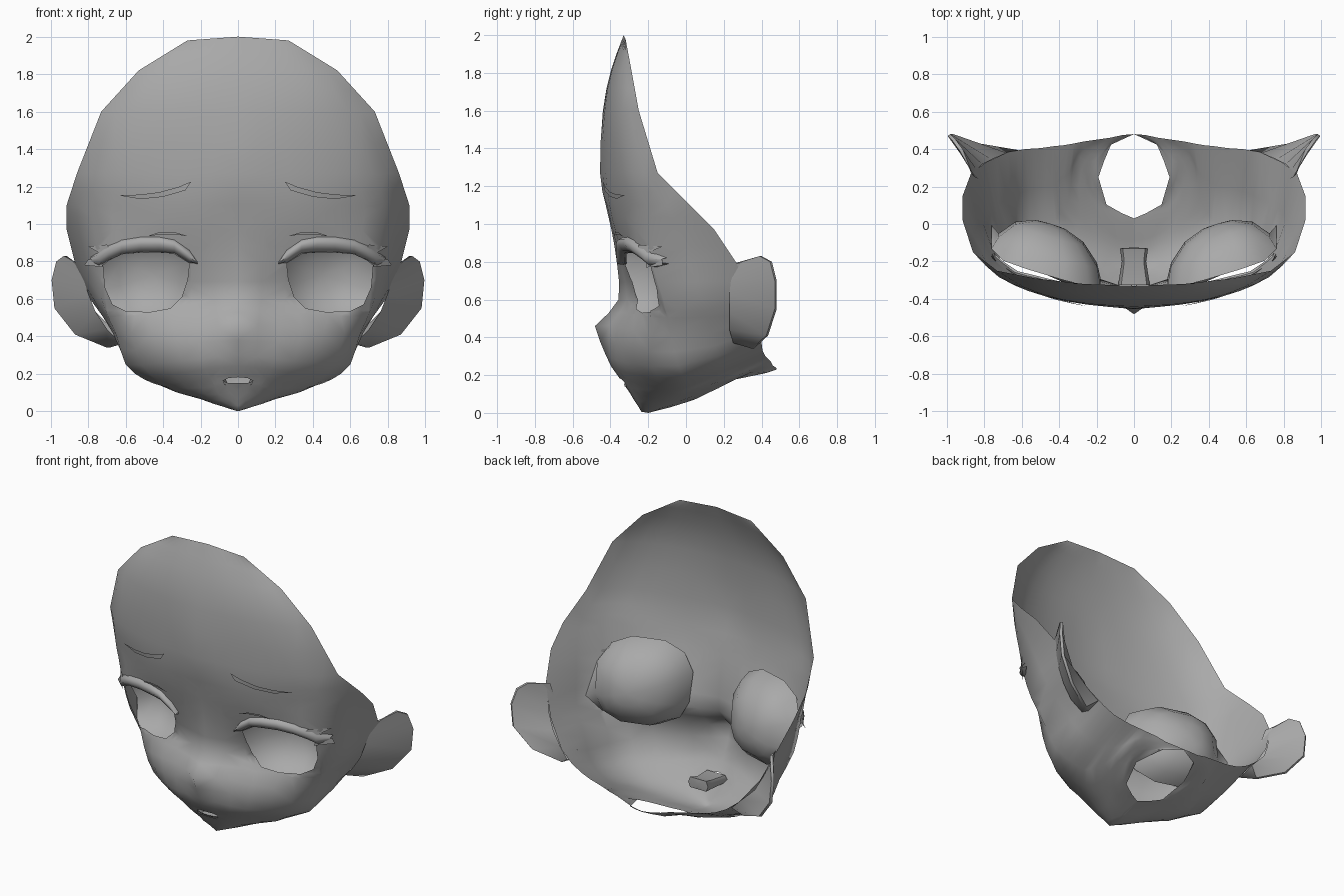
import bpy, bmesh, math
from mathutils import Vector
from mathutils.bvhtree import BVHTree

cube = bpy.data.objects.get("Cube")
if cube:
    bpy.data.objects.remove(cube)

GREY = (0.4, 0.4, 0.4, 1)
clay = bpy.data.materials.new("clay grey")
clay.use_nodes = True
clay.diffuse_color = GREY
clay.node_tree.nodes["Principled BSDF"].inputs["Base Color"].default_value = GREY


def finish(bm, name, facing, angle=60):
    """Orient the open surface, mirror it and shade it."""
    bmesh.ops.recalc_face_normals(bm, faces=bm.faces[:])
    total = sum((f.normal * f.calc_area() for f in bm.faces), Vector())
    if total.dot(Vector(facing)) < 0:
        bmesh.ops.reverse_faces(bm, faces=bm.faces[:])
    mesh = bpy.data.meshes.new(name)
    bm.to_mesh(mesh)
    bm.free()
    mesh.materials.append(clay)
    obj = bpy.data.objects.new(name, mesh)
    bpy.context.collection.objects.link(obj)
    mirror = obj.modifiers.new("mirror", "MIRROR")
    mirror.use_clip = True
    mirror.merge_threshold = 0.002
    bpy.ops.object.select_all(action="DESELECT")
    obj.select_set(True)
    bpy.context.view_layer.objects.active = obj
    bpy.ops.object.shade_smooth_by_angle(angle=math.radians(angle))


def grid(rows, closed=False):
    """Quad surface through rows of points."""
    bm = bmesh.new()
    vs = [[bm.verts.new(p) for p in row] for row in rows]
    for a, b in zip(vs, vs[1:]):
        n = len(a)
        for i in range(n if closed else n - 1):
            j = (i + 1) % n
            bm.faces.new((a[i], a[j], b[j], b[i]))
    bmesh.ops.remove_doubles(bm, verts=bm.verts[:], dist=0.0005)
    return bm


def smooth_path(pts):
    """Catmull-Rom curve with one extra point in each span."""
    ext = [2 * pts[0] - pts[1]] + pts + [2 * pts[-1] - pts[-2]]
    out = []
    for a, b, c, d in zip(ext, ext[1:], ext[2:], ext[3:]):
        out += [b.copy(), (9 * (b + c) - a - d) / 16]
    return out + [pts[-1].copy()]


def straight_path(pts):
    """Polyline with one extra point in each span."""
    out = []
    for a, b in zip(pts, pts[1:]):
        out += [a.copy(), (a + b) / 2]
    return out + [pts[-1].copy()]


def line(a, b, n=5):
    return [Vector(a).lerp(Vector(b), i / (n - 1)) for i in range(n)]


def level(z, *xy):
    return [Vector((x, y, z)) for x, y in xy]


def path(*pts):
    return [Vector(p) for p in pts]


# Face shell: rows run from the centre line to the open rim
forehead = [
    line((0, -.33, 2), (.27, -.32, 1.98)),
    level(1.82, (0, -.395), (.15, -.39), (.3, -.37), (.42, -.34), (.53, -.29)),
    level(1.6, (0, -.44), (.2, -.43), (.4, -.4), (.58, -.34), (.73, -.25)),
    level(1.27, (0, -.455), (.28, -.425), (.52, -.37), (.72, -.285), (.86, -.15)),
    level(1.1, (0, -.425), (.28, -.405), (.55, -.335), (.78, -.21), (.915, .02)),
    level(.97, (0, -.395), (.28, -.375), (.54, -.31), (.77, -.19), (.915, .15)),
]
cheeks = [
    level(.79, (0, -.365), (.25, -.325), (.5, -.275), (.74, -.18), (.87, .27)),
    level(.6, (0, -.355), (.25, -.27), (.5, -.2), (.73, -.12), (.79, .33)),
    path((0, -.415, .46), (.22, -.36, .46), (.46, -.275, .43), (.65, -.08, .41), (.67, .385, .44)),
    path((0, -.42, .3), (.2, -.37, .28), (.4, -.27, .26), (.6, -.04, .25), (.58, .4, .37)),
    path((0, -.36, .195), (.15, -.32, .18), (.3, -.22, .155), (.5, 0, .17), (.5, .405, .33)),
]
jaw = [
    path((0, -.3, .11), (.1, -.27, .09), (.25, -.18, .1), (.42, .02, .14), (.43, .415, .31)),
    path((0, -.25, .03), (.08, -.22, .035), (.21, -.12, .07), (.4, .06, .14), (.38, .42, .3)),
    path((0, -.2, 0), (.08, -.13, .025), (.2, -.05, .07), (.35, .13, .15), (.32, .43, .29)),
    path((0, .03, .065), (.13, 0, .07), (.25, .11, .12), (.32, .3, .21), (.27, .44, .28)),
    path((.14, .08, .09), (.22, .17, .13), (.26, .28, .19), (.25, .39, .24), (.2, .45, .27)),
    path((.19, .25, .175), (.205, .31, .2), (.2, .37, .22), (.18, .42, .24), (.13, .46, .25)),
    line((.13, .42, .21), (.06, .475, .24)),
    line((0, .48, .23), (0, .48, .235)),
]
rows = [smooth_path(r) for r in forehead + cheeks + jaw]
spans = [list(c) for c in zip(*rows)]
columns = [smooth_path(c) for c in spans[:-1]] + [straight_path(spans[-1])]
# straight edges round the neck hole
hole_rows = 2 * len(jaw) - 9
columns[0][-hole_rows:] = straight_path(spans[0])[-hole_rows:]
for col in columns:
    for p in col:
        # pointed nose
        if p.y < 0:
            p.y -= .068 * math.exp(-(p.x / .09) ** 2 - ((p.z - .45) / .08) ** 2)
bm = grid(columns)
bmesh.ops.triangulate(bm, faces=bm.faces[:])
surface = BVHTree.FromBMesh(bm)


def on_face(x, z, lift=0.0, limit=-.1):
    """Point on the front of the face, moved forward by lift."""
    hit = surface.ray_cast(Vector((x, -2, z)), Vector((0, 1, 0)))[0]
    return Vector((x, min(hit.y if hit else limit, limit) - lift, z))


def cut_opening(bm, outline):
    """Cut a convex outline, given in x and z, through the front."""
    xs, zs = zip(*outline)
    edges = list(zip(outline, outline[1:] + outline[:1]))
    normals = [(Vector((a[0], 0, a[1])), Vector((b[1] - a[1], 0, a[0] - b[0]))) for a, b in edges]
    for co, no in normals:
        near = [f for f in bm.faces if f.calc_center_median().y < .05
                and min(v.co.x for v in f.verts) < max(xs) and max(v.co.x for v in f.verts) > min(xs)
                and min(v.co.z for v in f.verts) < max(zs) and max(v.co.z for v in f.verts) > min(zs)]
        geom = set(near)
        for f in near:
            geom.update(f.edges, f.verts)
        bmesh.ops.bisect_plane(bm, geom=list(geom), dist=1e-5, plane_co=co, plane_no=no)
    inside = [f for f in bm.faces if f.calc_center_median().y < .05
              and all((f.calc_center_median() - co).dot(no) < 0 for co, no in normals)]
    bmesh.ops.delete(bm, geom=inside, context="FACES")


eye_outline = [(.47, .53), (.6, .535), (.67, .57), (.71, .66), (.72, .78), (.65, .835),
               (.5, .85), (.35, .845), (.26, .79), (.27, .7), (.3, .61), (.36, .55)]
cut_opening(bm, eye_outline)
cut_opening(bm, [(-.01, .15), (.05, .15), (.08, .163), (.05, .178), (-.01, .183)])
finish(bm, "face_shell", (0, -1, 0), 80)

# Hollow eyes: bowls that bulge backwards, with rims tucked behind the face
bowl = []
for radius, depth in ((1, 0), (.9, .1), (.62, .19), (.3, .23), (0, .24)):
    ring = []
    for k in range(12):
        c, s = (math.copysign(abs(f(math.tau * (k + .5) / 12)) ** .8, f(math.tau * (k + .5) / 12))
                for f in (math.cos, math.sin))
        x, z = .47 + .3 * radius * c, .73 + .28 * radius * s
        y = -.225 + .3 * (x - .5) - .12 * (z - .69)
        if radius == 1:
            y = max(y, on_face(x, z, -.012, 1).y)
        ring.append(Vector((x - .1 * depth, y + depth, z)))
    bowl.append(ring)
finish(grid(bowl, True), "eyes", (0, -1, 0), 80)

# Ears: wedges from the side of the head and the rim to a thin outer edge
ear_edge = path((.93, .39, .83), (.97, .445, .8), (.995, .47, .7),
                (.98, .47, .55), (.87, .425, .41), (.7, .35, .34))
front_root = path((.85, .25, .79), (.83, .24, .72), (.8, .23, .63),
                  (.76, .23, .53), (.7, .23, .44), (.63, .25, .37))
back_root = path((.87, .27, .79), (.84, .29, .72), (.81, .32, .63),
                 (.76, .345, .53), (.68, .38, .45), (.62, .395, .39))
back_edge = [p + Vector((-.015, .01, 0)) for p in ear_edge]
ear_top, ear_bottom = path((.86, .26, .79), (.62, .3, .36))
ear = [[ear_top] + r + [ear_bottom] for r in (front_root, ear_edge, back_edge, back_root)]
finish(grid(ear), "ears", (1, 0, 0), 50)

# Upper lids: rounded bands over the eye openings
lid = [(.215, .785, .795), (.26, .79, .86), (.34, .842, .915), (.42, .847, .93), (.52, .847, .93),
       (.62, .838, .915), (.69, .805, .885), (.74, .77, .855), (.79, .79, .82)]
rails = [[on_face(x, lo + (hi - lo) * t, lift) for x, lo, hi in lid]
         for t, lift in ((0, -.01), (.15, .02), (.5, .035), (.85, .025), (1, 0))]
finish(grid(rails), "upper_lids", (0, -1, 0), 60)


def plate(name, lower, upper, lift=.015):
    """Thin leaf laid on the face between two edges."""
    edges = [[on_face(x, z, lift) for x, z in edge] for edge in (lower, upper)]
    finish(grid(edges), name, (0, -1, 0), 60)


# Lash points, brows and lid creases
plate("lash_tip_upper", [(.68, .86), (.73, .84)], [(.7, .89), (.8, .88)], .025)
plate("lash_tip_lower", [(.72, .77), (.82, .78)], [(.74, .82), (.8, .81)], .025)
plate("brows", [(.25, 1.225), (.28, 1.18), (.4, 1.145), (.52, 1.133), (.635, 1.152)],
      [(.25, 1.226), (.32, 1.197), (.42, 1.17), (.52, 1.157), (.635, 1.153)])
plate("lid_creases", [(.27, .935), (.34, .945), (.42, .943), (.48, .935)],
      [(.27, .936), (.34, .957), (.42, .957), (.48, .936)])

# Mouth pocket: half a tube closed at the back
pocket = []
for y, w, low, high in ((-.325, .085, .14, .19), (-.2, .065, .14, .2),
                        (-.13, .075, .15, .22), (-.125, 0, .18, .18)):
    pocket.append(path((0, y, low), (w * .8, y, low), (w, y, (low + high) / 2),
                       (w * .8, y, high), (0, y, high)))
finish(grid(pocket), "mouth_pocket", (-1, -1, 0), 60)
